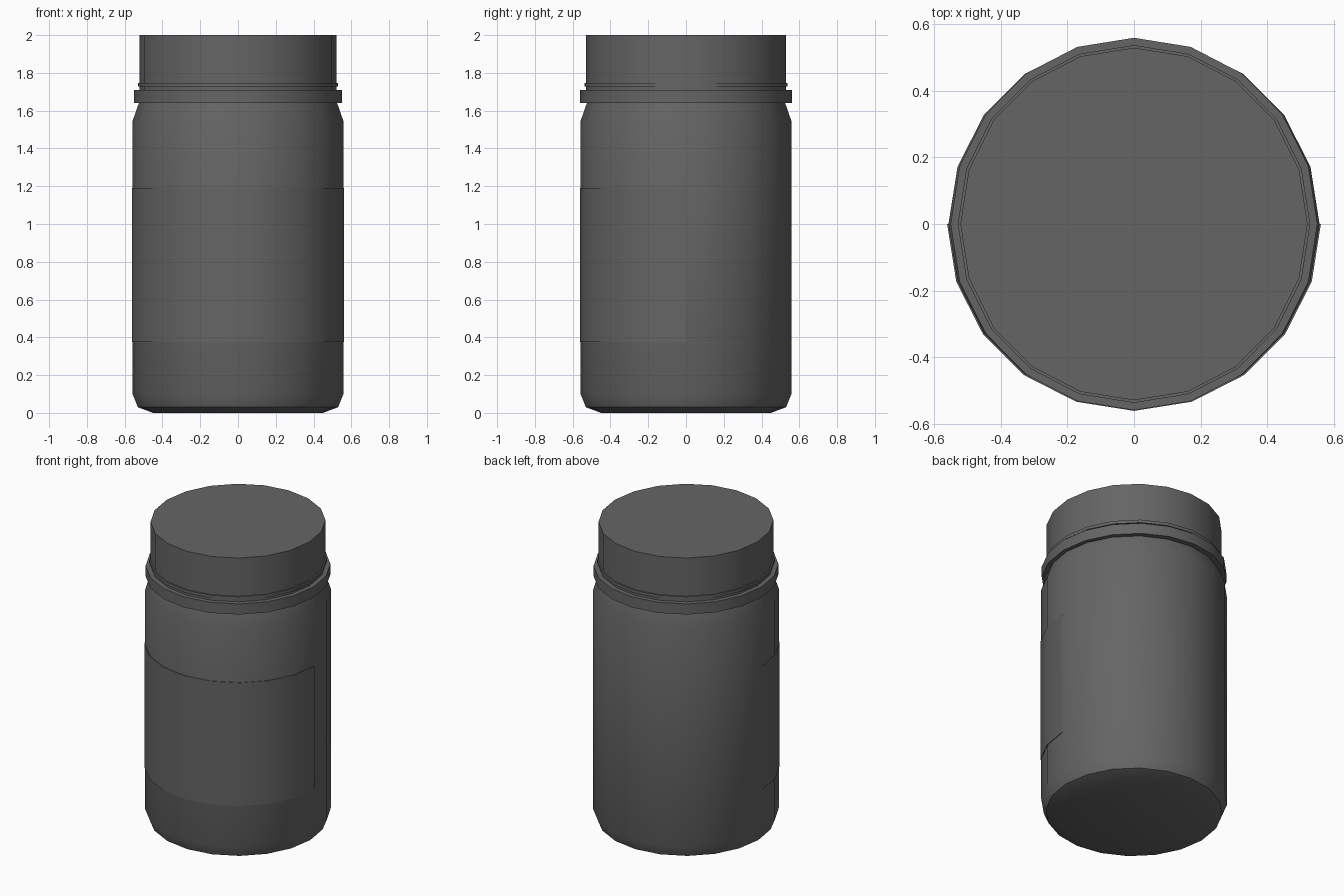
import bpy, bmesh, math

cube = bpy.data.objects.get("Cube")
if cube:
    bpy.data.objects.remove(cube, do_unlink=True)

SIDES = 20


def material(name, colour):
    m = bpy.data.materials.new(name)
    m.use_nodes = True
    m.diffuse_color = colour
    m.node_tree.nodes["Principled BSDF"].inputs["Base Color"].default_value = colour
    return m


grey = material("dark grey", (0.13, 0.13, 0.13, 1))


def lathe(name, profile, start=0, steps=SIDES, caps=True, x_scale=1.0):
    """Revolve (radius, z) points around z in facets of equal angle."""
    closed = steps == SIDES
    bm = bmesh.new()
    rings = []
    for r, z in profile:
        ring = []
        for i in range(steps if closed else steps + 1):
            a = start + math.tau * i / SIDES
            ring.append(bm.verts.new((r * math.cos(a) * x_scale, r * math.sin(a), z)))
        rings.append(ring)
    for low, high in zip(rings, rings[1:]):
        for i in range(steps):
            j = (i + 1) % len(low)
            bm.faces.new((low[i], low[j], high[j], high[i]))
    if caps:
        bm.faces.new(rings[0][::-1])
        bm.faces.new(rings[-1])
    bm.normal_update()
    mesh = bpy.data.meshes.new(name)
    bm.to_mesh(mesh)
    bm.free()
    mesh.materials.append(grey)
    ob = bpy.data.objects.new(name, mesh)
    bpy.context.collection.objects.link(ob)
    bpy.ops.object.select_all(action="DESELECT")
    ob.select_set(True)
    bpy.context.view_layer.objects.active = ob
    bpy.ops.object.shade_smooth_by_angle(angle=math.radians(40))
    return ob


# Bottle with rounded base and sloped shoulder
lathe("bottle", [(0.45, 0), (0.53, 0.03), (0.558, 0.1), (0.558, 1.545),
                 (0.525, 1.64), (0.52, 1.66)])

# Cap: wide safety ring, thin bead and main lid
lathe("cap_ring", [(0.56, 1.64), (0.56, 1.71)], x_scale=0.985)
lathe("cap_neck", [(0.53, 1.70), (0.53, 1.73)], x_scale=0.985)
lathe("cap_bead", [(0.538, 1.727), (0.538, 1.747)], x_scale=0.985)
lathe("cap", [(0.53, 1.74), (0.53, 2.0)], x_scale=0.985)

# Thin label wrapped round the front half
lathe("label", [(0.556, 0.375), (0.562, 0.375), (0.562, 1.19), (0.556, 1.19)],
      start=math.pi, steps=SIDES // 2, caps=False)
